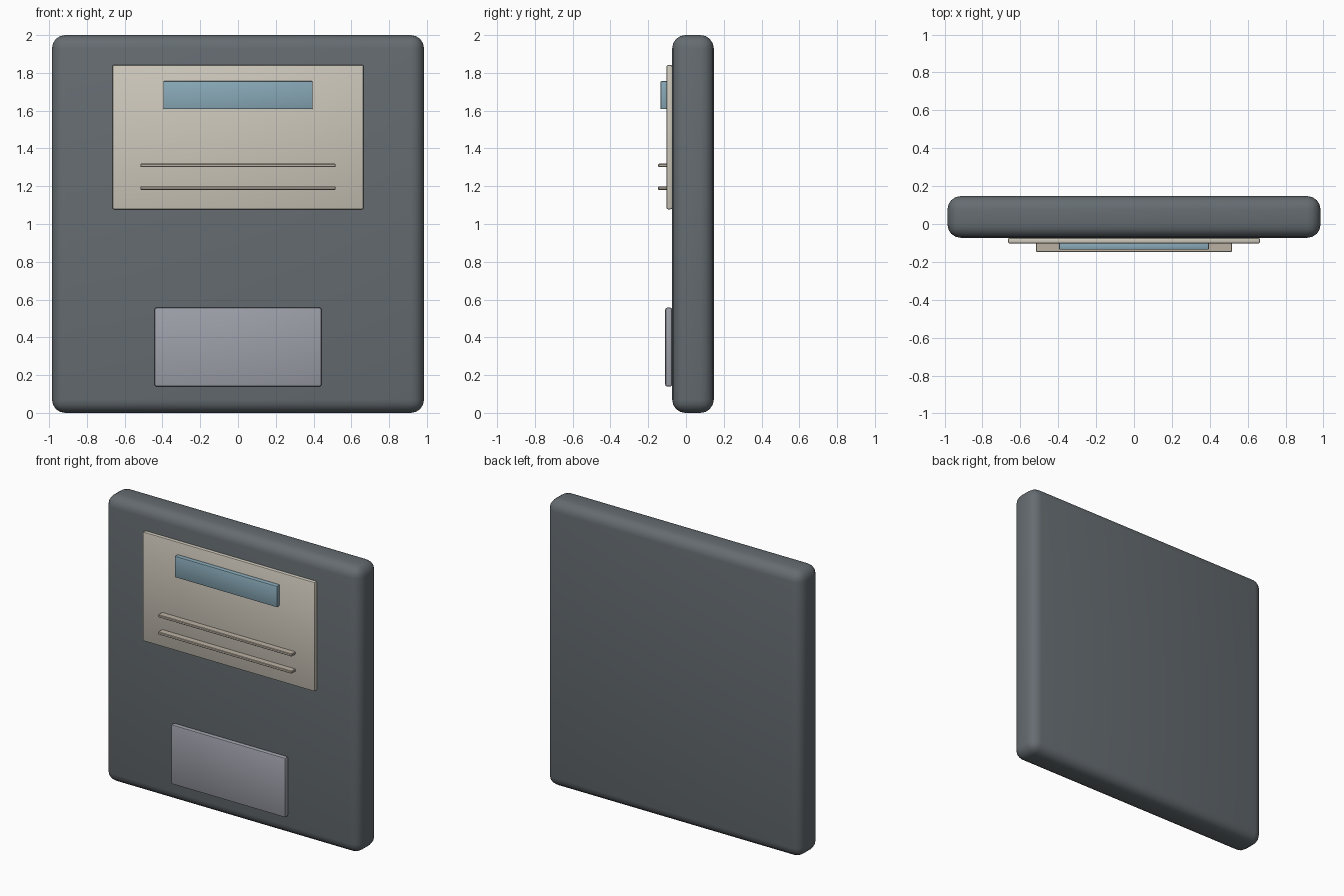
import bpy

if "Cube" in bpy.data.objects:
    bpy.data.objects.remove(bpy.data.objects["Cube"])


def material(name, rgb):
    mat = bpy.data.materials.new(name)
    mat.diffuse_color = (*rgb, 1)
    mat.use_nodes = True
    mat.node_tree.nodes["Principled BSDF"].inputs["Base Color"].default_value = mat.diffuse_color
    return mat


def slab(name, half_width, y0, y1, z0, z1, bevel, segments, mat):
    """Rounded box centred on x = 0, spanning the given y and z ranges."""
    bpy.ops.mesh.primitive_cube_add(size=1, location=(0, (y0 + y1) / 2, (z0 + z1) / 2))
    obj = bpy.context.object
    obj.name = name
    obj.scale = (2 * half_width, y1 - y0, z1 - z0)
    bpy.ops.object.transform_apply(location=False, rotation=False, scale=True)
    obj.data.materials.append(mat)
    mod = obj.modifiers.new("rounded_edges", "BEVEL")
    mod.width = bevel
    mod.segments = segments
    bpy.ops.object.modifier_apply(modifier=mod.name)
    bpy.ops.object.shade_smooth_by_angle()
    return obj


dark = material("dark_plastic", (0.13, 0.15, 0.165))
paper = material("paper", (0.62, 0.58, 0.50))
blue = material("blue_band", (0.25, 0.40, 0.48))
metal = material("metal", (0.34, 0.35, 0.40))
line = material("line", (0.50, 0.44, 0.37))

# Disk casing
slab("disk_casing", 0.985, -0.073, 0.147, 0, 2, 0.07, 4, dark)

# Paper label with its coloured band
slab("label", 0.665, -0.103, -0.073, 1.078, 1.842, 0.008, 2, paper)
slab("label_band", 0.395, -0.135, -0.10, 1.608, 1.756, 0.005, 2, blue)

# Writing lines on the label
for i, z in enumerate((1.31, 1.19)):
    slab(f"writing_line_{i + 1}", 0.517, -0.147, -0.10, z - 0.009, z + 0.009, 0.003, 1, line)

# Metal shutter
slab("metal_shutter", 0.442, -0.11, -0.073, 0.14, 0.557, 0.01, 2, metal)
